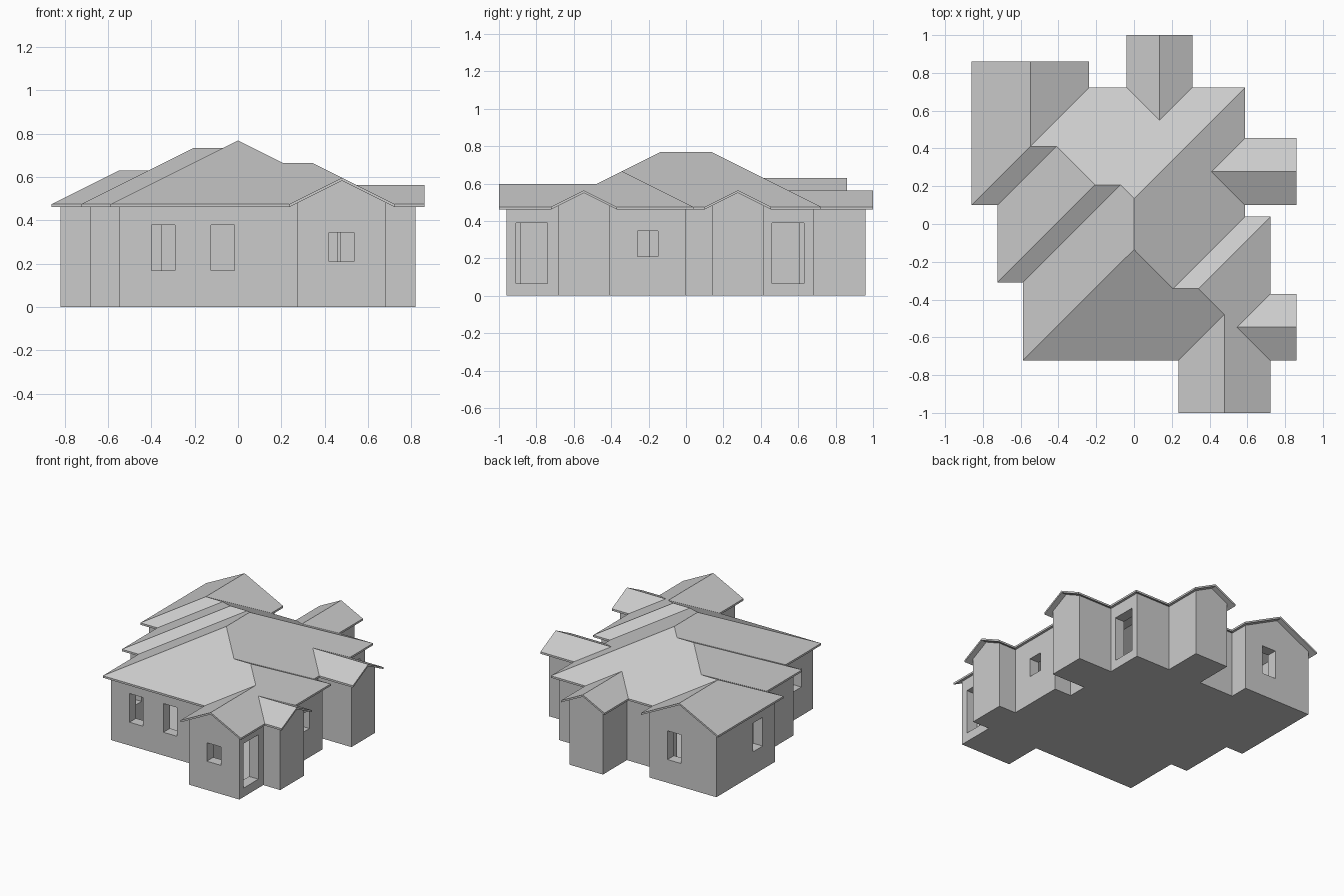
import bpy, bmesh

if "Cube" in bpy.data.objects:
    bpy.data.objects.remove(bpy.data.objects["Cube"])

EAVE, PITCH, SLAB = 0.475, 0.5, 0.014      # eave height, roof slope, roof thickness
OUT, INN = 0.04, 0.115                     # wall outer and inner face, inset from the eaves
FLOOR = 0.005

# Roof rectangles: x0, x1, y0, y1, index of the gabled side (None = hipped all round)
RECTS = [
    (-.588, .588, -.723, .723, None),      # main body
    (-.723, .588, -.31, .723, None),       # left step
    (-.86, .588, .10, .723, None),         # outer left step
    (-.588, .723, -.723, .04, None),       # right step
    (-.86, -.237, .10, .86, 3),            # back left wing
    (.235, .723, -1.0, .04, 2),            # front right wing
    (.235, .86, -.723, -.37, 1),           # front right bay
    (0.0, .86, .10, .455, 1),              # back right bay
    (-.04, .31, .10, 1.0, 3),              # back bay
]
# Valley starts: x, y, diagonal direction
VALLEYS = [(-.723, .1, 1), (-.588, -.31, 1), (.235, -.723, 1), (.723, -.37, 1),
           (.588, .04, 1), (.588, .1, -1), (.588, .455, 1), (.31, .723, 1),
           (-.04, .723, -1), (-.237, .723, 1)]


def roof_z(x, y):
    rise = max(min(d for i, d in enumerate((x - x0, x1 - x, y - y0, y1 - y)) if i != g)
               for x0, x1, y0, y1, g in RECTS)
    return EAVE + PITCH * rise


def inside(x, y, inset):
    return any(x0 + inset < x < x1 - inset and y0 + inset < y < y1 - inset
               for x0, x1, y0, y1, g in RECTS)


def crease_lines(insets):
    lines = {(1, -s, round(x - s * y, 4)) for x, y, s in VALLEYS}
    for x0, x1, y0, y1, g in RECTS:
        for d in insets:
            lines |= {(1, 0, round(x0 + d, 4)), (1, 0, round(x1 - d, 4)),
                      (0, 1, round(y0 + d, 4)), (0, 1, round(y1 - d, 4))}
        # hips and ridge
        lines |= {(1, -1, round(x0 - y0, 4)), (1, -1, round(x1 - y1, 4)),
                  (1, 1, round(x0 + y1, 4)), (1, 1, round(x1 + y0, 4))}
        along_y = g in (2, 3) or (g is None and x1 - x0 < y1 - y0)
        lines.add((1, 0, round((x0 + x1) / 2, 4)) if along_y
                  else (0, 1, round((y0 + y1) / 2, 4)))
    return sorted(lines)


def link(name, bm):
    me = bpy.data.meshes.new(name)
    bm.to_mesh(me)
    bm.free()
    ob = bpy.data.objects.new(name, me)
    bpy.context.collection.objects.link(ob)
    return ob


def plan_solid(name, outer, inner, top, bottom):
    """Solid over the house plan between two insets, with top(x, y) and bottom(x, y)."""
    bm = bmesh.new()
    bm.faces.new([bm.verts.new((x, y, 0))
                  for x, y in ((-1.1, -1.1), (1.1, -1.1), (1.1, 1.1), (-1.1, 1.1))])
    insets = [outer] if inner is None else [outer, inner]
    for nx, ny, c in crease_lines(insets):
        k = c / (nx * nx + ny * ny)
        bmesh.ops.bisect_plane(bm, geom=bm.verts[:] + bm.edges[:] + bm.faces[:], dist=1e-5,
                               plane_co=(nx * k, ny * k, 0), plane_no=(nx, ny, 0))
    drop = []
    for f in bm.faces:
        c = f.calc_center_median()
        if not inside(c.x, c.y, outer) or (inner is not None and inside(c.x, c.y, inner)):
            drop.append(f)
    bmesh.ops.delete(bm, geom=drop, context='FACES')
    low = bm.verts[:]
    res = bmesh.ops.extrude_face_region(bm, geom=bm.faces[:], use_keep_orig=True)
    high = [v for v in res['geom'] if isinstance(v, bmesh.types.BMVert)]
    for v in low:
        v.co.z = bottom(v.co.x, v.co.y)
    for v in high:
        v.co.z = top(v.co.x, v.co.y)
    bmesh.ops.remove_doubles(bm, verts=bm.verts[:], dist=1e-4)
    bmesh.ops.recalc_face_normals(bm, faces=bm.faces[:])
    bmesh.ops.dissolve_limit(bm, angle_limit=0.01, verts=bm.verts[:], edges=bm.edges[:])
    bmesh.ops.recalc_face_normals(bm, faces=bm.faces[:])
    return link(name, bm)


def under(x, y):
    return roof_z(x, y) - SLAB


# Roof, walls and floor
plan_solid("roof", 0.0, None, roof_z, under)
walls = plan_solid("walls", OUT, INN, under, lambda x, y: FLOOR)
plan_solid("floor", OUT, None, lambda x, y: FLOOR, lambda x, y: 0.0)

# Window openings: wall axis, wall position, span start and end, sill, head
OPENINGS = [
    ('y', -.645, -.40, -.29, .17, .38), ('y', -.645, -.125, -.015, .17, .38),
    ('y', -.92, .42, .535, .21, .345), ('y', .78, -.535, -.425, .17, .38),
    ('x', .645, -.91, -.74, .065, .39), ('x', .645, -.26, -.15, .21, .345),
    ('x', .51, .46, .63, .065, .39), ('x', -.78, .285, .395, .17, .38),
    ('x', -.51, -.55, -.44, .21, .345),
]
bm = bmesh.new()
for axis, pos, a, b, z0, z1 in OPENINGS:
    mid, span, depth = (a + b) / 2, b - a, 0.1
    centre = (mid, pos) if axis == 'y' else (pos, mid)
    size = (span, depth) if axis == 'y' else (depth, span)
    for v in bmesh.ops.create_cube(bm, size=1)['verts']:
        v.co = (centre[0] + v.co.x * size[0], centre[1] + v.co.y * size[1],
                (z0 + z1) / 2 + v.co.z * (z1 - z0))
cutter = link("opening_cutter", bm)
cutter.hide_render = True

# Cut the openings and drop the cutter
mod = walls.modifiers.new("openings", 'BOOLEAN')
mod.operation, mod.solver, mod.object = 'DIFFERENCE', 'EXACT', cutter
bpy.context.view_layer.update()
cut = bpy.data.meshes.new_from_object(
    walls.evaluated_get(bpy.context.evaluated_depsgraph_get()))
walls.modifiers.clear()
walls.data = cut
bpy.data.objects.remove(cutter)
